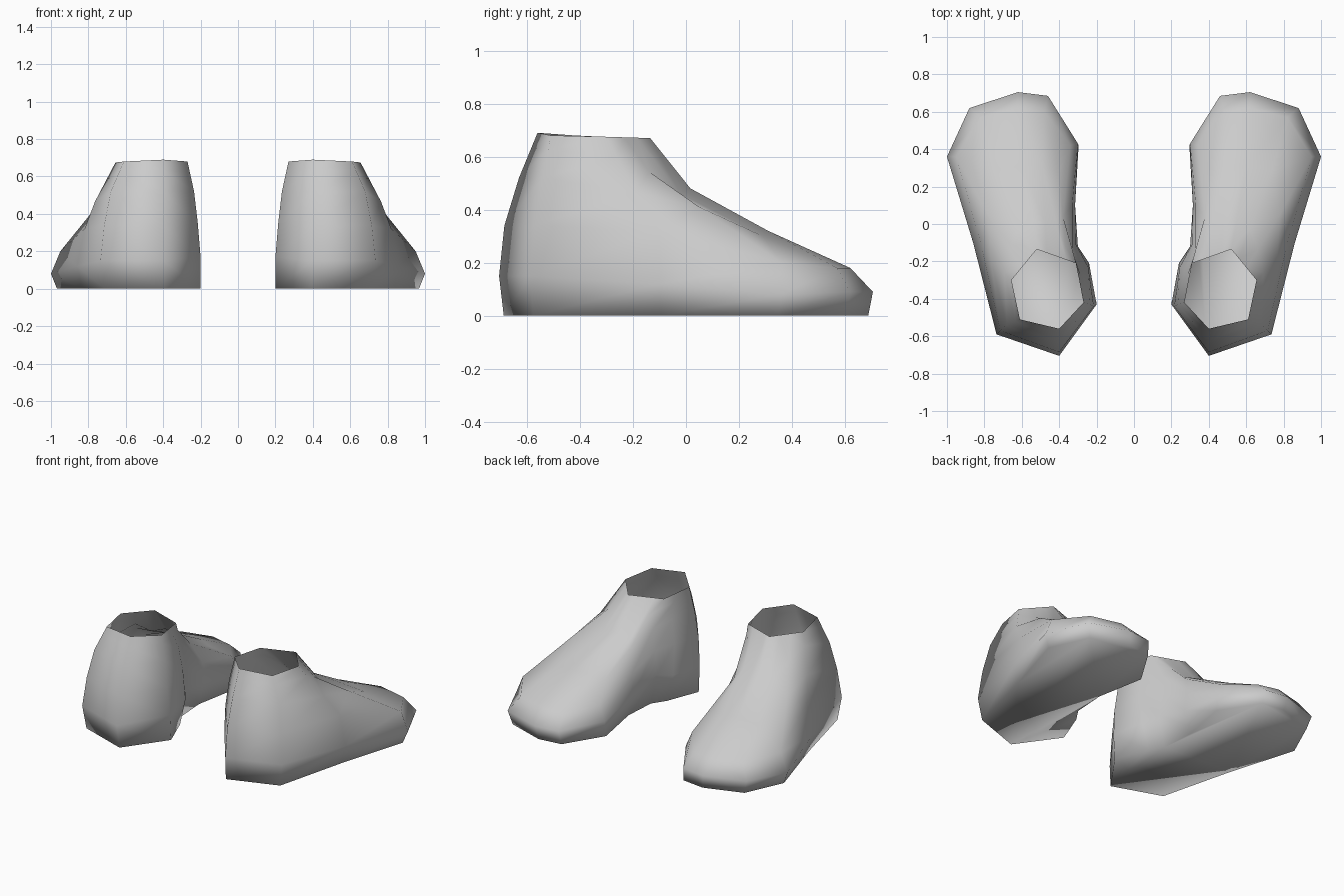
import bpy, bmesh
from mathutils import Vector

if "Cube" in bpy.data.objects:
    bpy.data.objects.remove(bpy.data.objects["Cube"])

grey = bpy.data.materials.new("light_grey")
grey.diffuse_color = (0.6, 0.6, 0.6, 1)
grey.use_nodes = True
grey.node_tree.nodes["Principled BSDF"].inputs["Base Color"].default_value = grey.diffuse_color

# Rings run from the heel, along the outer side, round the toe and back inside
WIDEST = [(.40, -.705, .15), (.735, -.59, .15), (.86, -.10, .12), (1, .36, .08),
          (.88, .62, .09), (.62, .705, .09), (.46, .685, .09), (.30, .43, .10),
          (.315, .10, .15), (.30, -.12, .20), (.24, -.21, .18), (.20, -.43, .17)]
UPPER = [(.40, -.685, .34), (.715, -.57, .34), (.82, -.10, .32), (.95, .36, .20),
         (.82, .57, .18), (.62, .62, .18), (.48, .60, .17), (.34, .42, .20),
         (.33, .10, .28), (.31, -.11, .36), (.245, -.23, .38), (.215, -.44, .35)]
INSTEP = [(.40, -.63, .52), (.68, -.54, .52), (.765, -.19, .465), (.78, .05, .41),
          (.74, .29, .30), (.60, .31, .32), (.49, .31, .315), (.40, .28, .30),
          (.38, .04, .42), (.33, -.13, .50), (.27, -.24, .53), (.235, -.43, .52)]
# Six-sided ankle opening, and where each column meets it
ANKLE = [(.40, -.56, .69), (.61, -.51, .68), (.655, -.30, .675),
         (.52, -.135, .67), (.31, -.21, .67), (.27, -.42, .68)]
STEPS = [0, 1, 2, 2.4, 2.7, 3, 3.25, 3.5, 3.75, 4, 4.4, 5]


def ankle_point(u):
    i = int(u)
    return Vector(ANKLE[i]).lerp(Vector(ANKLE[(i + 1) % 6]), u - i)


def sole_point(p):
    # slightly tucked under the widest line on the outer side, toe and arch
    arch = .045 if -.3 < p[1] < .2 and p[0] < .5 else 0
    return Vector((p[0] - .04 * max(0, p[0] - .2) + arch, p[1] * .975, 0))


def rings():
    instep = [Vector(p) for p in INSTEP]
    ankle = [ankle_point(u) for u in STEPS]
    bend = []
    for a, b in zip(instep, ankle):
        p = a.lerp(b, .66)
        p.z -= .25 * max(0, (a - b).xy.length - .17)   # hollow in front of the ankle
        bend.append(p)
    return [[sole_point(p) for p in WIDEST], WIDEST, UPPER, instep, bend, ankle]


def make_boot(name, side):
    bm = bmesh.new()
    loops = [[bm.verts.new((side * p[0], p[1], p[2])) for p in ring] for ring in rings()]
    # walls
    for lo, hi in zip(loops, loops[1:]):
        for i in range(len(lo)):
            j = (i + 1) % len(lo)
            bm.faces.new((lo[i], lo[j], hi[j], hi[i]))
    # flat sole
    bm.faces.new(loops[0][::-1])
    if side < 0:
        bmesh.ops.reverse_faces(bm, faces=bm.faces[:])
    # soft shading all over, the sole included
    for f in bm.faces:
        f.smooth = True
    me = bpy.data.meshes.new(name)
    bm.to_mesh(me)
    bm.free()
    me.materials.append(grey)
    ob = bpy.data.objects.new(name, me)
    bpy.context.collection.objects.link(ob)


make_boot("right_boot", 1)
make_boot("left_boot", -1)
